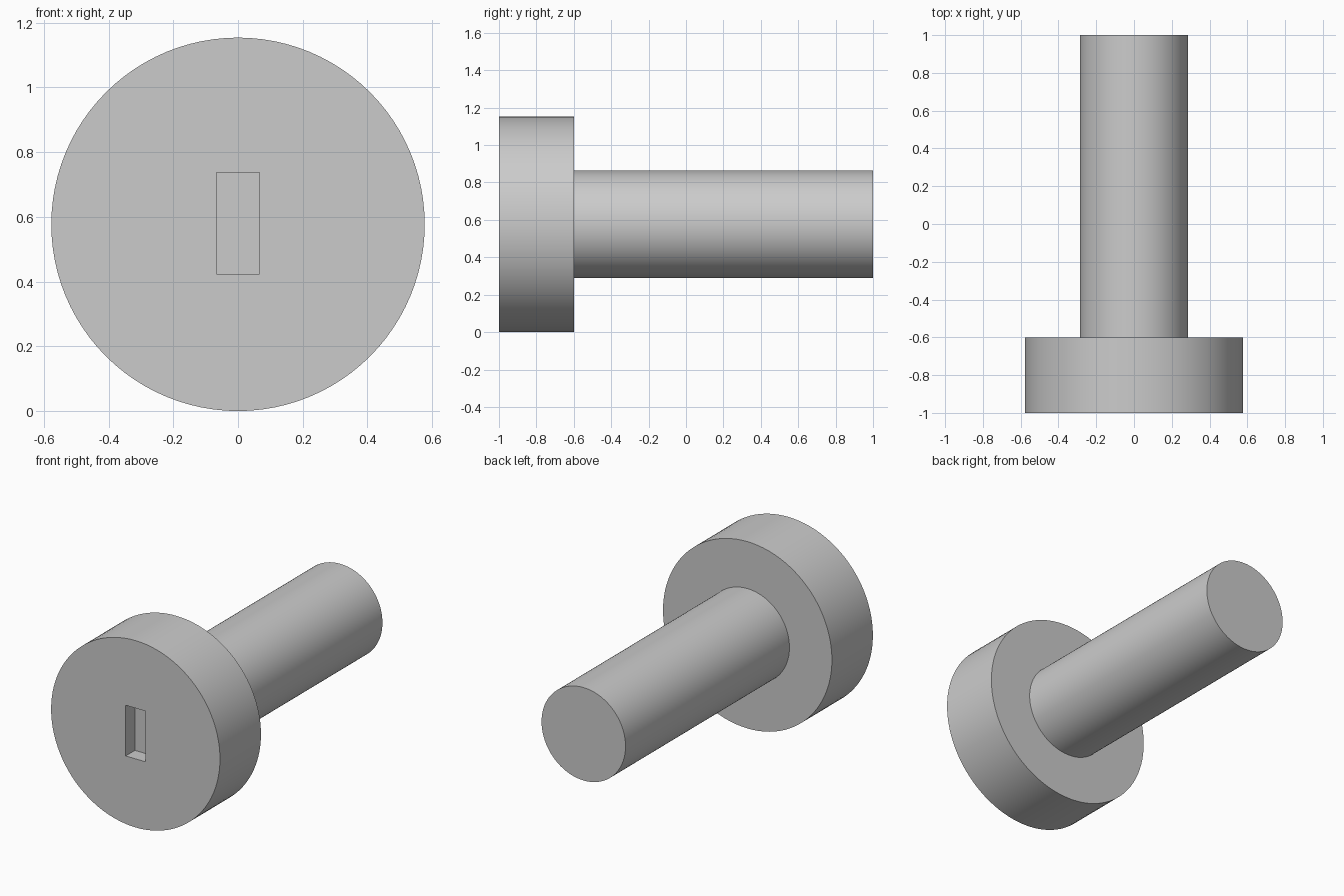
import bpy
import bmesh
import math
from mathutils import Vector

HEAD_R, SHAFT_R = 0.577, 0.287
SLOT_DEPTH = 0.09
SEGMENTS = 96

cube = bpy.data.objects.get("Cube")
if cube:
    bpy.data.objects.remove(cube, do_unlink=True)

# Single plain grey
grey = bpy.data.materials.new("plain_grey")
grey.use_nodes = True
colour = (0.6, 0.6, 0.6, 1)
grey.diffuse_color = colour
grey.node_tree.nodes["Principled BSDF"].inputs["Base Color"].default_value = colour


def add_object(name, bm):
    bmesh.ops.recalc_face_normals(bm, faces=bm.faces)
    mesh = bpy.data.meshes.new(name)
    bm.to_mesh(mesh)
    bm.free()
    mesh.materials.append(grey)
    obj = bpy.data.objects.new(name, mesh)
    bpy.context.collection.objects.link(obj)
    return obj


# Head and shaft: stepped profile (radius, y) turned about the y axis
profile = [(HEAD_R, -1), (HEAD_R, -0.6), (SHAFT_R, -0.6), (SHAFT_R, 1)]
bm = bmesh.new()
verts = [bm.verts.new((r, y, HEAD_R)) for r, y in profile]
edges = [bm.edges.new(pair) for pair in zip(verts, verts[1:])]
bmesh.ops.spin(bm, geom=verts + edges, cent=(0, 0, HEAD_R), axis=(0, 1, 0),
               angle=math.tau, steps=SEGMENTS, use_merge=True)
bmesh.ops.remove_doubles(bm, verts=bm.verts, dist=0.0001)
bmesh.ops.holes_fill(bm, edges=[e for e in bm.edges if e.is_boundary], sides=0)
bolt = add_object("slotted_bolt", bm)

# Rectangular slot cut into the front of the head
bm = bmesh.new()
bmesh.ops.create_cube(bm, size=1)
bmesh.ops.scale(bm, vec=Vector((0.134, 2 * SLOT_DEPTH, 0.313)), verts=bm.verts)
bmesh.ops.translate(bm, vec=Vector((0, -1, HEAD_R + 0.003)), verts=bm.verts)
cutter = add_object("slot_cutter", bm)

cut = bolt.modifiers.new("slot", "BOOLEAN")
cut.operation = "DIFFERENCE"
cut.solver = "EXACT"
cut.object = cutter

bpy.ops.object.select_all(action="DESELECT")
bolt.select_set(True)
bpy.context.view_layer.objects.active = bolt
bpy.ops.object.modifier_apply(modifier=cut.name)
bpy.data.objects.remove(cutter, do_unlink=True)
bpy.ops.object.shade_smooth_by_angle(angle=math.radians(30))
